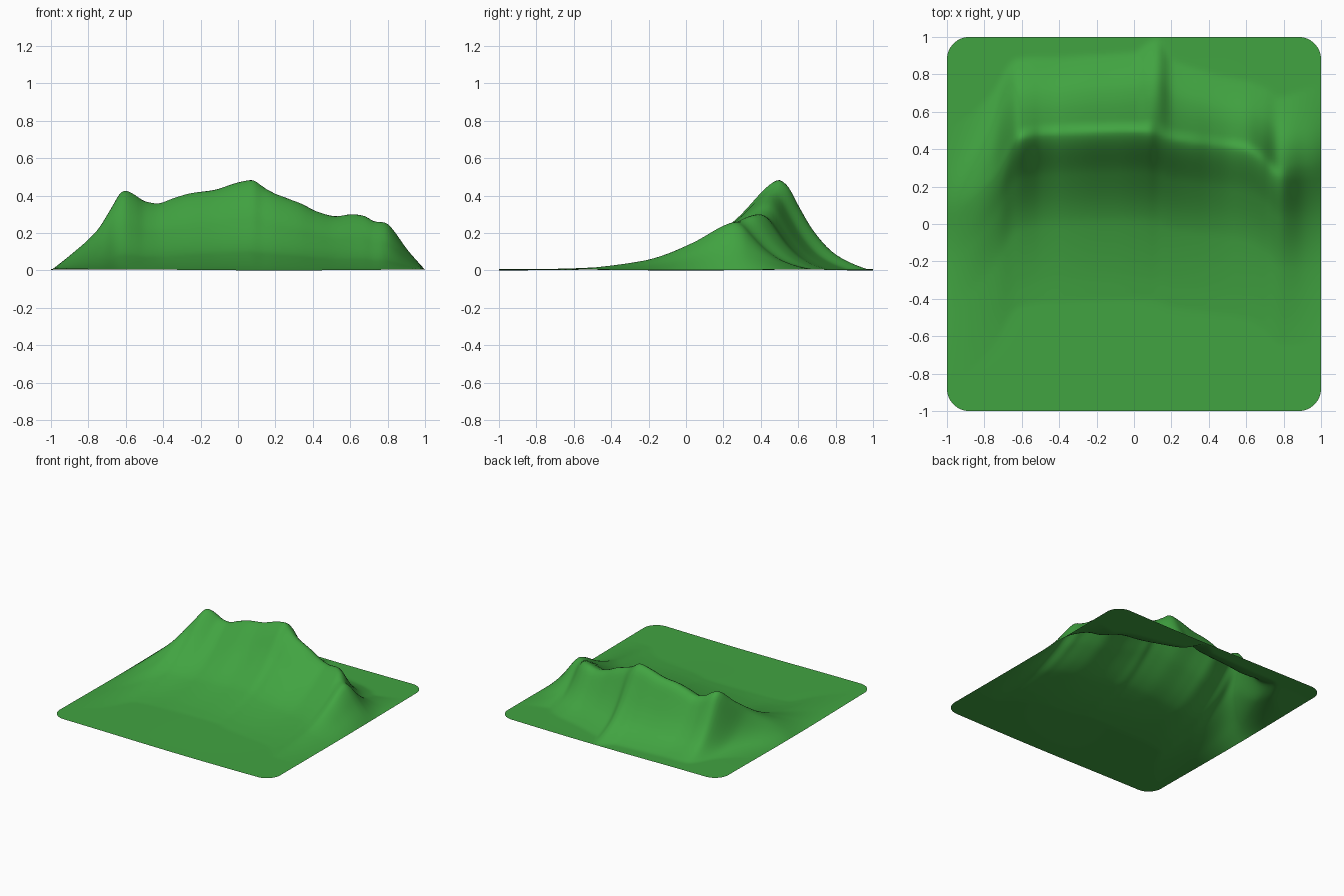
import bpy, bmesh, math

if "Cube" in bpy.data.objects:
    bpy.data.objects.remove(bpy.data.objects["Cube"])

N = 120  # grid cells per side


def curve(pts):
    """Smooth curve through (x, value) points (monotone-limited cubic)."""
    n = len(pts)
    d = [(pts[i + 1][1] - pts[i][1]) / (pts[i + 1][0] - pts[i][0]) for i in range(n - 1)]
    m = [d[0]]
    for a, b in zip(d, d[1:]):
        m.append(0 if a * b <= 0 else 2 * a * b / (a + b))
    m.append(d[-1])

    def f(x):
        x = min(max(x, pts[0][0]), pts[-1][0])
        i = 0
        while i < n - 2 and x > pts[i + 1][0]:
            i += 1
        h = pts[i + 1][0] - pts[i][0]
        t = (x - pts[i][0]) / h
        return ((2*t**3 - 3*t*t + 1) * pts[i][1] + (t**3 - 2*t*t + t) * h * m[i]
                + (3*t*t - 2*t**3) * pts[i + 1][1] + (t**3 - t*t) * h * m[i + 1])
    return f


# Ridge height and ridge position along x
crest = curve([(-1, 0), (-.9, .08), (-.75, .22), (-.68, .335), (-.61, .43), (-.55, .405),
               (-.5, .37), (-.43, .357), (-.35, .385), (-.25, .415), (-.13, .43), (0, .47),
               (.08, .485), (.13, .45), (.2, .41), (.33, .36), (.42, .315), (.52, .288),
               (.62, .3), (.68, .29), (.73, .262), (.79, .255), (.83, .215), (.9, .115), (1, 0)])
ridge_y = curve([(-1, .02), (-.9, .09), (-.75, .26), (-.62, .46), (-.45, .485), (0, .5),
                 (.1, .495), (.2, .46), (.4, .43), (.6, .40), (.7, .34), (.78, .26), (1, .25)])
# Falloff in front of and behind the ridge
front = curve([(0, 1), (.04, .96), (.25, .56), (.45, .27), (.55, .18), (.85, .04), (1, 0)])
back = curve([(0, 1), (.1, .93), (.2, .75), (.4, .42), (.6, .2), (.8, .08), (1, 0)])
back_width = curve([(-1, .5), (-.62, .42), (-.4, .40), (0, .41), (.08, .47), (.13, .5),
                    (.2, .41), (.6, .36), (.8, .42), (1, .5)])


def height(x, y):
    d = ridge_y(x) - y
    k = front(d / .9) if d > 0 else back(-d / back_width(x))
    ground = .012 + .004 * math.sin(2.6 * x + 1) * math.cos(3 * y)
    return ground + crest(x) * k


def round_corner(x, y, c=.88):
    """Pull the square's corners into small arcs."""
    u, v = (abs(x) - c) / (1 - c), (abs(y) - c) / (1 - c)
    if u <= 0 or v <= 0:
        return x, y
    a, b = u * math.sqrt(1 - v * v / 2), v * math.sqrt(1 - u * u / 2)
    return math.copysign(c + (1 - c) * a, x), math.copysign(c + (1 - c) * b, y)


# Open terrain sheet
bm = bmesh.new()
bmesh.ops.create_grid(bm, x_segments=N, y_segments=N, size=1)
for v in bm.verts:
    x, y = round_corner(v.co.x, v.co.y)
    v.co = (x, y, height(x, y))
for _ in range(2):
    inner = [v for v in bm.verts if not v.is_boundary]
    bmesh.ops.smooth_vert(bm, verts=inner, factor=.5, use_axis_z=True)
low = min(v.co.z for v in bm.verts)
for v in bm.verts:
    v.co.z -= low
for f in bm.faces:
    f.smooth = True
me = bpy.data.meshes.new("hill_terrain")
bm.to_mesh(me)
bm.free()
hill = bpy.data.objects.new("hill_terrain", me)
bpy.context.collection.objects.link(hill)

green = bpy.data.materials.new("grass green")
green.diffuse_color = (.053, .37, .053, 1)
green.use_nodes = True
green.node_tree.nodes["Principled BSDF"].inputs["Base Color"].default_value = green.diffuse_color
me.materials.append(green)
